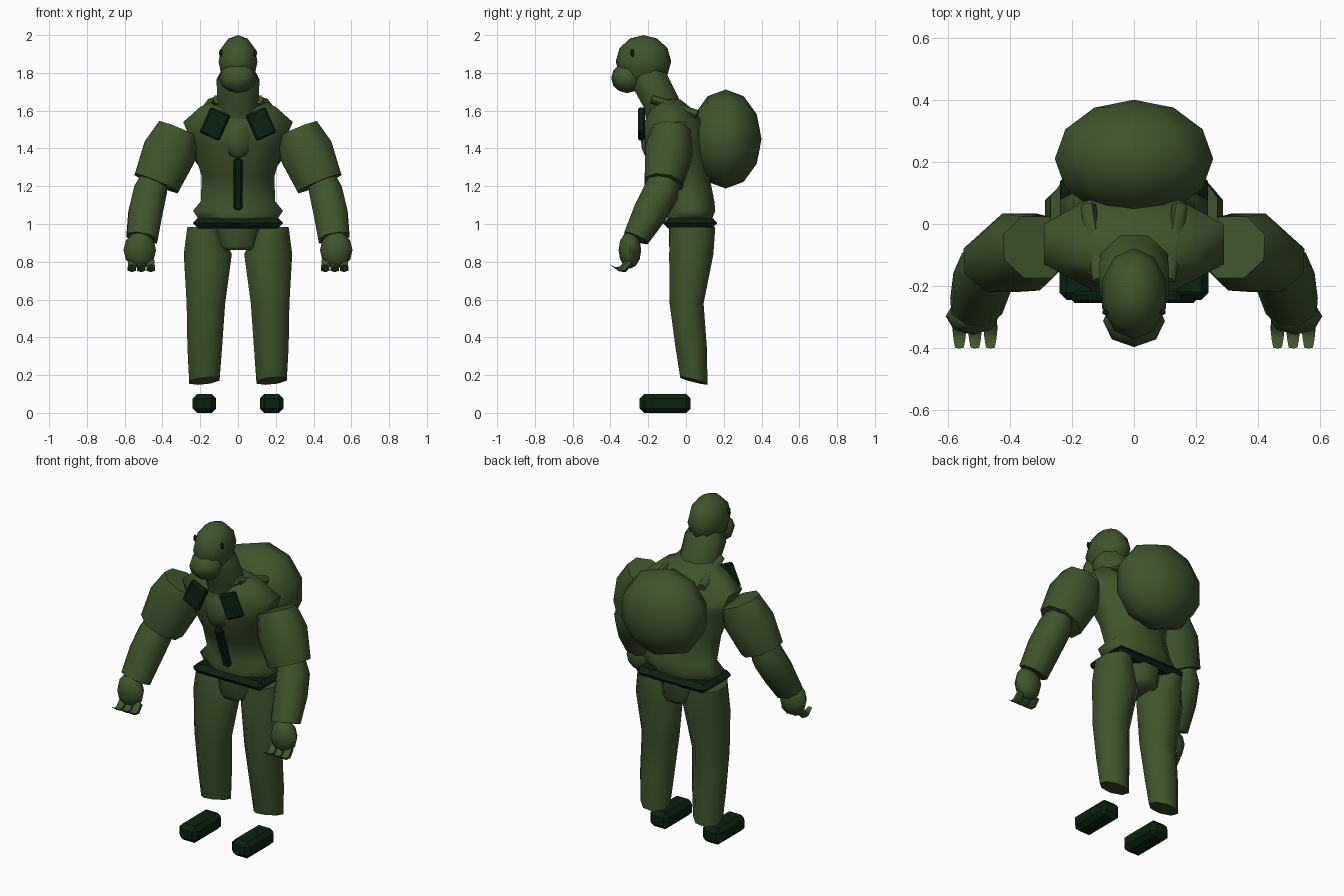
import bpy, bmesh, math
from mathutils import Vector, Euler

cube = bpy.data.objects.get("Cube")
if cube:
    bpy.data.objects.remove(cube, do_unlink=True)


def material(name, rgb):
    m = bpy.data.materials.new(name)
    m.use_nodes = True
    m.diffuse_color = (*rgb, 1)
    b = m.node_tree.nodes["Principled BSDF"]
    b.inputs["Base Color"].default_value = (*rgb, 1)
    b.inputs["Roughness"].default_value = 0.8
    return m


GREEN = material("olive green", (0.050, 0.090, 0.026))
DARK = material("dark green", (0.003, 0.016, 0.005))


def finish(name, bm, mat, angle=60):
    bmesh.ops.recalc_face_normals(bm, faces=bm.faces)
    me = bpy.data.meshes.new(name)
    bm.to_mesh(me)
    bm.free()
    me.materials.append(mat)
    ob = bpy.data.objects.new(name, me)
    bpy.context.collection.objects.link(ob)
    bpy.ops.object.select_all(action='DESELECT')
    ob.select_set(True)
    bpy.context.view_layer.objects.active = ob
    bpy.ops.object.shade_smooth_by_angle(angle=math.radians(angle))
    return ob


def tube(name, rings, axis=(0, 0, 1), n=8):
    """Loft of oval rings (x, y, z, half width, half depth) square to the axis."""
    d = Vector(axis).normalized()
    v = Vector((0, 1, 0))
    v = (v - d * v.dot(d)).normalized()
    u = v.cross(d)
    k = 1 / math.cos(math.pi / n)
    bm = bmesh.new()
    loops = []
    for x, y, z, ra, rb in rings:
        loop = []
        for i in range(n):
            a = 2 * math.pi * (i + 0.5) / n
            p = Vector((x, y, z)) + u * ra * k * math.cos(a) + v * rb * k * math.sin(a)
            loop.append(bm.verts.new(p))
        loops.append(loop)
    for a, b in zip(loops, loops[1:]):
        for i in range(n):
            j = (i + 1) % n
            bm.faces.new((a[i], a[j], b[j], b[i]))
    bm.faces.new(loops[0])
    bm.faces.new(loops[-1])
    return finish(name, bm, GREEN)


def ball(name, loc, radii, segs=8, rings=6, rot=(0, 0, 0), mat=GREEN):
    bm = bmesh.new()
    bmesh.ops.create_uvsphere(bm, u_segments=segs, v_segments=rings, radius=1)
    e = Euler(rot).to_matrix()
    for v in bm.verts:
        p = e @ v.co
        v.co = Vector([p[i] * radii[i] + loc[i] for i in range(3)])
    return finish(name, bm, mat)


def box(name, loc, size, bevel, rot=(0, 0, 0)):
    bm = bmesh.new()
    bmesh.ops.create_cube(bm, size=1)
    for v in bm.verts:
        v.co = Vector([v.co[i] * size[i] for i in range(3)])
    bmesh.ops.bevel(bm, geom=bm.edges[:], offset=bevel, segments=1, affect='EDGES')
    e = Euler(rot).to_matrix()
    for v in bm.verts:
        v.co = e @ v.co + Vector(loc)
    return finish(name, bm, DARK, 30)


# Torso, hips and belt
tube("torso", [(0, .02, 1.02, .205, .115), (0, .025, 1.07, .238, .13),
               (0, .03, 1.12, .197, .12), (0, -.01, 1.25, .192, .135),
               (0, -.052, 1.42, .24, .165), (0, -.065, 1.54, .29, .155),
               (0, -.08, 1.62, .20, .10), (0, -.10, 1.66, .11, .07)])
tube("pelvis", [(0, .025, .862, .09, .105), (0, .025, .885, .116, .115),
                (0, .03, 1.03, .125, .118)])
box("belt", (0, .022, 1.005), (.475, .285, .055), .026)
box("front_placket", (0, -.146, 1.21), (.05, .04, .28), .012, (.333, 0, 0))

# Neck and head
tube("neck", [(0, -.11, 1.54, .11, .10), (0, -.13, 1.64, .108, .095),
              (0, -.19, 1.755, .113, .098), (0, -.205, 1.80, .09, .09)],
     axis=(0, -.3, 1))
ball("throat_scarf", (0, -.195, 1.455), (.08, .045, .108))
ball("head", (0, -.225, 1.86), (.108, .147, .14), 10, 6)
ball("muzzle", (0, -.312, 1.773), (.1, .084, .08), 8, 6)

# Round backpack with its poles facing front and back
ball("backpack", (0, .21, 1.45), (.268, .19, .262), 10, 6, (math.pi / 2, 0, 0))

for side, s in (("left", 1), ("right", -1)):
    ball(side + "_eye", (s * .092, -.284, 1.905), (.01, .01, .022), 6, 4, mat=DARK)
    box(side + "_collar_flap", (s * .122, -.236, 1.53), (.115, .036, .15), .01,
        (0, -s * .42, 0))
    # Shoulder strap
    tube(side + "_strap", [(s * .108, -.18, 1.66, .022, .022),
                           (s * .148, .06, 1.58, .022, .022)],
         axis=(s * .04, .24, -.08), n=6)
    # Arm: wide sleeve, forearm, hand
    tube(side + "_upper_arm", [(s * .315, -.075, 1.497, .113, .10),
                               (s * .363, -.09, 1.38, .142, .125),
                               (s * .432, -.12, 1.215, .124, .10)],
         axis=(s * .42, -.14, -1))
    tube(side + "_forearm", [(s * .445, -.11, 1.24, .07, .08),
                             (s * .465, -.13, 1.17, .088, .092),
                             (s * .49, -.19, 1.06, .09, .088),
                             (s * .508, -.265, .925, .083, .067)],
         axis=(s * .2, -.45, -1))
    ball(side + "_hand", (s * .52, -.297, .862), (.086, .06, .098))
    for i, x in enumerate((.462, .512, .562)):
        tube(f"{side}_finger_{i + 1}", [(s * x, -.30, .80, .02, .02),
                                        (s * x, -.335, .76, .022, .018),
                                        (s * x, -.365, .76, .019, .014),
                                        (s * x, -.395, .78, .014, .007)],
             axis=(0, -.7, -.7), n=6)
    # Leg, with its open hem cut on a slant
    leg = tube(side + "_leg", [(s * .178, .042, .17, .08, .072),
                               (s * .176, .027, .35, .092, .083),
                               (s * .17, .003, .58, .102, .09),
                               (s * .16, .028, .84, .127, .117),
                               (s * .186, .035, .985, .082, .12)])
    for v in leg.data.vertices:
        if v.co.z < .2:
            v.co.z -= .25 * (v.co.y - .042) - .1 * (v.co.x - s * .178)
    # Separate foot block
    box(side + "_foot", (s * .178, -.11, .05), (.125, .27, .1), .024)
